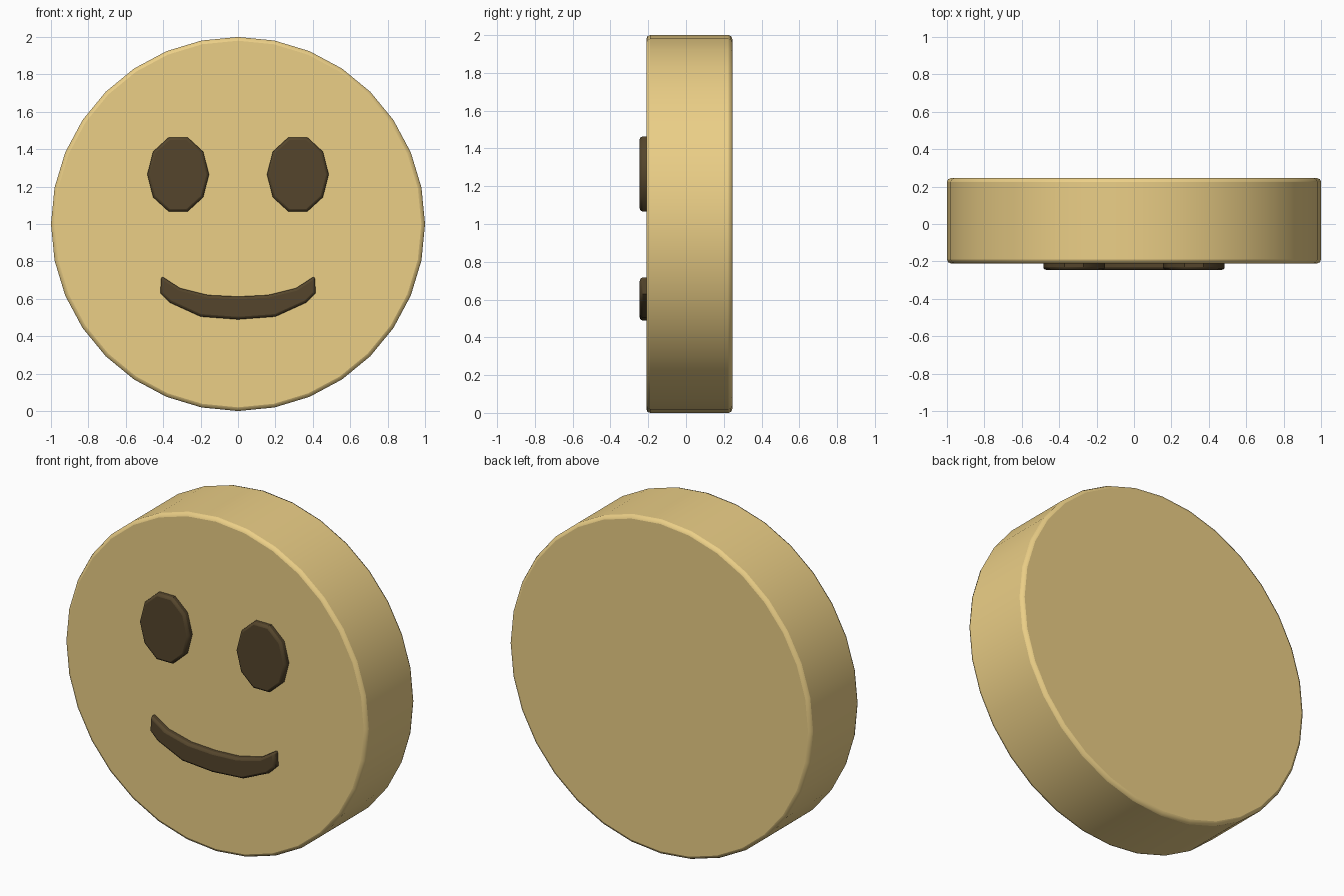
import bpy, bmesh
from math import sin, cos, tau, radians

if "Cube" in bpy.data.objects:
    bpy.data.objects.remove(bpy.data.objects["Cube"])


def material(name, color):
    m = bpy.data.materials.new(name)
    m.diffuse_color = color
    m.use_nodes = True
    m.node_tree.nodes["Principled BSDF"].inputs["Base Color"].default_value = m.diffuse_color
    return m


yellow = material("yellow", (0.83, 0.62, 0.24, 1))
brown = material("dark_brown", (0.09, 0.06, 0.025, 1))


def plate(name, outline, y_front, y_back, bevel, mat):
    """Extrude an x-z outline along y and round its rims."""
    bm = bmesh.new()
    face = bm.faces.new([bm.verts.new((x, y_front, z)) for x, z in outline])
    ext = bmesh.ops.extrude_face_region(bm, geom=[face], use_keep_orig=True)
    verts = [g for g in ext["geom"] if isinstance(g, bmesh.types.BMVert)]
    bmesh.ops.translate(bm, verts=verts, vec=(0, y_back - y_front, 0))
    bmesh.ops.recalc_face_normals(bm, faces=bm.faces)
    mesh = bpy.data.meshes.new(name)
    bm.to_mesh(mesh)
    bm.free()
    obj = bpy.data.objects.new(name, mesh)
    bpy.context.collection.objects.link(obj)
    mesh.materials.append(mat)
    mod = obj.modifiers.new("rim_bevel", 'BEVEL')
    mod.width = bevel
    mod.segments = 2
    mod.limit_method = 'ANGLE'
    mod.angle_limit = radians(60)
    bpy.ops.object.select_all(action='DESELECT')
    obj.select_set(True)
    bpy.context.view_layer.objects.active = obj
    bpy.ops.object.shade_smooth_by_angle(angle=radians(40))
    return obj


def ellipse(cx, cz, rx, rz, n):
    return [(cx + rx * cos(tau * i / n), cz + rz * sin(tau * i / n)) for i in range(n)]


# Round head
plate("head", ellipse(0, 1, 1, 1, 32), -0.21, 0.245, 0.02, yellow)

# Oval eyes
for side, label in ((-1, "left"), (1, "right")):
    plate(label + "_eye", ellipse(side * 0.32, 1.265, 0.165, 0.208, 10),
          -0.245, -0.19, 0.014, brown)

# Smiling mouth: right half, mirrored to the left
top = [(0, 0.612), (0.16, 0.62), (0.31, 0.657), (0.41, 0.722)]
bottom = [(0.415, 0.63), (0.365, 0.58), (0.2, 0.505), (0, 0.49)]
half = top + bottom
mouth = half + [(-x, z) for x, z in reversed(half) if x > 0]
plate("mouth", mouth, -0.245, -0.19, 0.014, brown)
